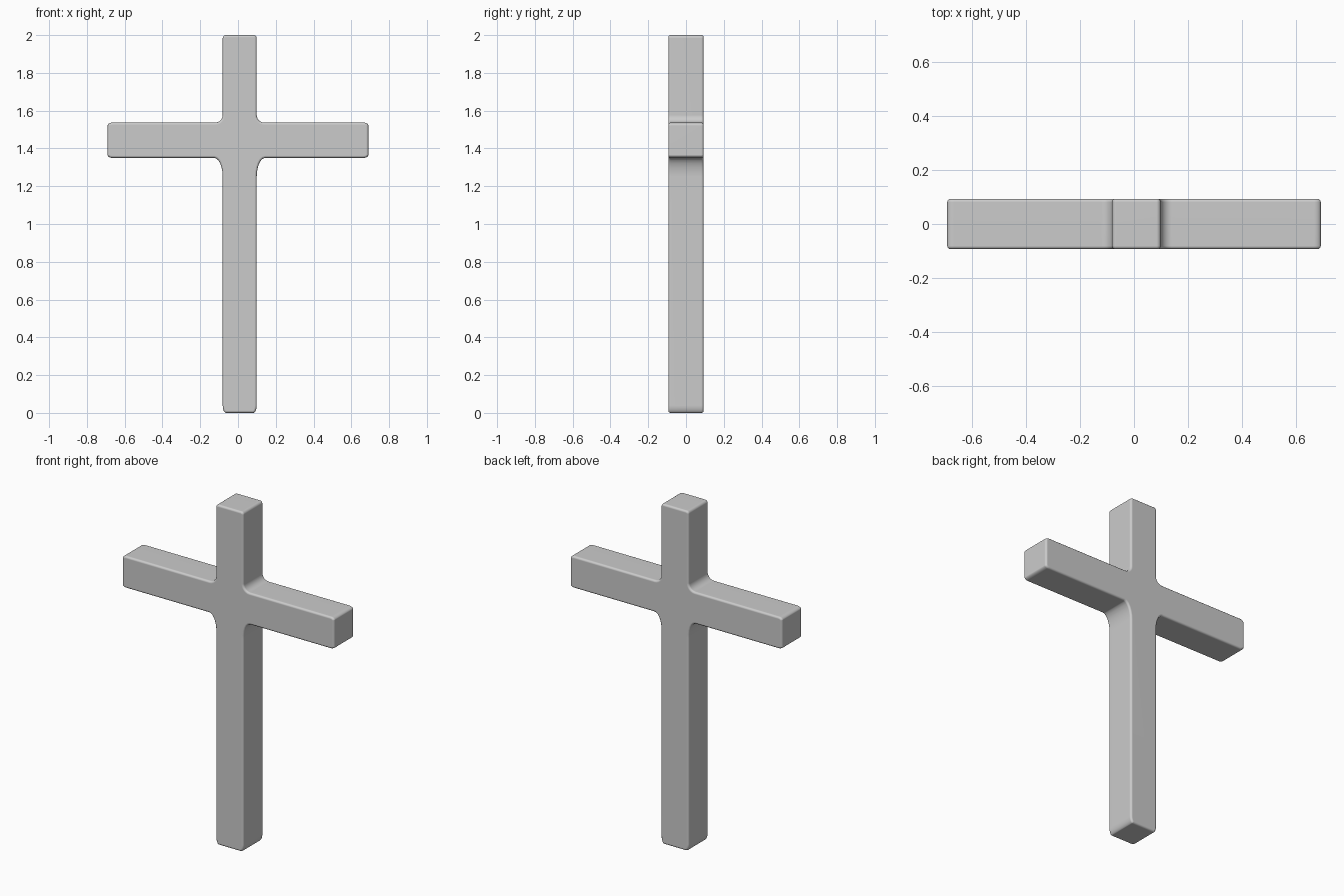
import bpy, bmesh, math

if "Cube" in bpy.data.objects:
    bpy.data.objects.remove(bpy.data.objects["Cube"])

HALF_DEPTH = 0.093
EDGE = 0.012

# Cross outline, counter-clockwise from the front: x, z, corner radius in x, in z
corners = [
    (-0.081, 0.0, 0.018, 0.04), (0.099, 0.0, 0.018, 0.04),        # foot
    (0.099, 1.35, 0.045, 0.10), (0.69, 1.35, 0.025, 0.016),       # right arm
    (0.69, 1.537, 0.025, 0.016), (0.099, 1.537, 0.04, 0.04),
    (0.099, 2.0, 0.016, 0.016), (-0.081, 2.0, 0.016, 0.016),      # head
    (-0.081, 1.537, 0.04, 0.04), (-0.69, 1.537, 0.025, 0.016),    # left arm
    (-0.69, 1.35, 0.025, 0.016), (-0.081, 1.35, 0.045, 0.10),
]


def rounded_outline(pts, steps=6):
    """Replace each right-angled corner by a quarter ellipse."""
    out = []
    for i, (x, z, rx, rz) in enumerate(pts):
        px, pz = pts[i - 1][:2]
        nx, nz = pts[(i + 1) % len(pts)][:2]

        def toward(qx, qz):
            dx, dz = qx - x, qz - z
            if abs(dx) > abs(dz):
                return math.copysign(rx, dx), 0.0
            return 0.0, math.copysign(rz, dz)

        a, b = toward(px, pz), toward(nx, nz)
        for k in range(steps + 1):
            t = math.pi / 2 * k / steps
            u, v = 1 - math.sin(t), 1 - math.cos(t)
            out.append((x + a[0] * u + b[0] * v, z + a[1] * u + b[1] * v))
    return out


# Extrude the outline through the depth
bm = bmesh.new()
front = bm.faces.new([bm.verts.new((x, -HALF_DEPTH, z))
                      for x, z in rounded_outline(corners)])
ext = bmesh.ops.extrude_face_region(bm, geom=[front], use_keep_orig=True)
moved = [g for g in ext["geom"] if isinstance(g, bmesh.types.BMVert)]
bmesh.ops.translate(bm, verts=moved, vec=(0, 2 * HALF_DEPTH, 0))
bmesh.ops.recalc_face_normals(bm, faces=bm.faces)

# Round the front and back rims
rims = [e for e in bm.edges if abs(e.verts[0].co.y - e.verts[1].co.y) < 1e-5]
bmesh.ops.bevel(bm, geom=rims, offset=EDGE, segments=3, profile=0.5,
                affect='EDGES', clamp_overlap=False)

mesh = bpy.data.meshes.new("cross")
bm.to_mesh(mesh)
bm.free()
cross = bpy.data.objects.new("cross", mesh)
bpy.context.collection.objects.link(cross)

# Smooth rounded edges, flat broad faces
bpy.context.view_layer.objects.active = cross
cross.select_set(True)
bpy.ops.object.shade_smooth_by_angle(angle=math.radians(40))
weighted = cross.modifiers.new("weighted_normals", 'WEIGHTED_NORMAL')
weighted.keep_sharp = True
